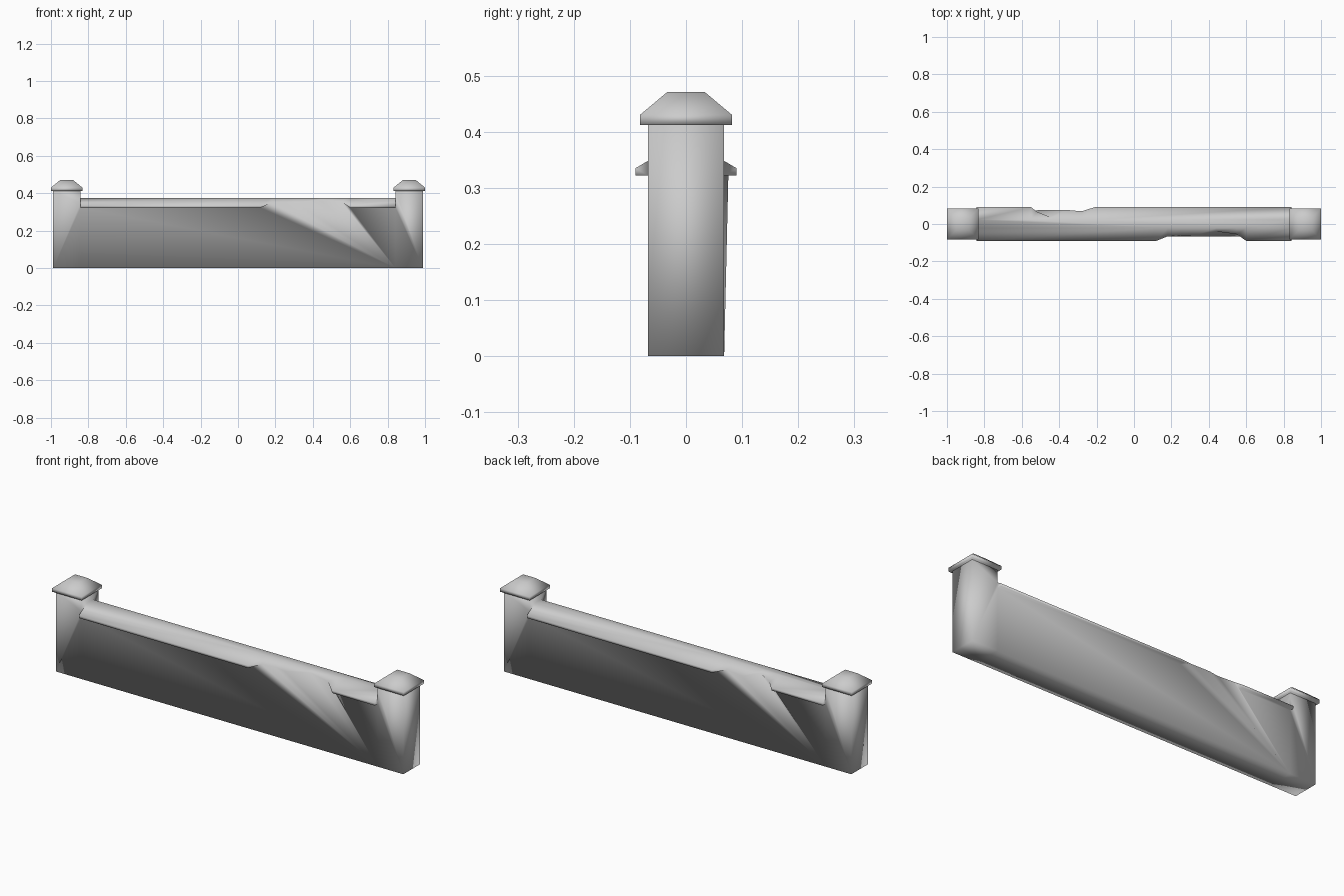
import bpy, bmesh

if "Cube" in bpy.data.objects:
    bpy.data.objects.remove(bpy.data.objects["Cube"])

XI, XO, W = 0.842, 0.988, 0.068      # pillar inner/outer x, half thickness
OV, TOPW = 0.09, 0.022               # coping overhang and flat-top half widths
ZU, ZE, ZT, ZP = 0.322, 0.335, 0.375, 0.412


def slope_z(d):
    return ZE + (OV - d) * (ZT - ZE) / (OV - TOPW)


def finish(bm, name):
    bmesh.ops.remove_doubles(bm, verts=bm.verts, dist=1e-5)
    bmesh.ops.recalc_face_normals(bm, faces=bm.faces)
    me = bpy.data.meshes.new(name)
    bm.to_mesh(me)
    bm.free()
    for p in me.polygons:
        p.use_smooth = True
    ob = bpy.data.objects.new(name, me)
    bpy.context.collection.objects.link(ob)
    return ob


def face(bm, *pts):
    unique = []
    for p in pts:
        if p not in unique:
            unique.append(p)
    if len(unique) > 2:
        bm.faces.new([bm.verts.new(p) for p in unique])


# Wall body: each side is (x, edge depth) stations; depth below OV is chipped
front = [(-XI, OV), (0.12, OV), (0.18, 0.066), (0.25, 0.06), (0.31, 0.066),
         (0.44, 0.04), (0.55, 0.055), (0.6, OV), (XI, OV)]
back = [(-XI, OV), (0.21, OV), (0.28, 0.068), (0.37, 0.076), (0.45, 0.038),
        (0.52, 0.066), (0.55, OV), (XI, OV)]
bm = bmesh.new()
ridge = []
for s, stations in ((1, front), (-1, back)):
    def P(x, y, z):
        return (s * x, -s * y, z)
    sections = []
    for x, d in stations:
        if d < OV:
            c = P(x, d, slope_z(d))
            sections.append((c, c, c, P(x, TOPW, ZT)))
        else:
            sections.append((P(x, W, ZU), P(x, OV, ZU), P(x, OV, ZE), P(x, TOPW, ZT)))
    # coping strips and wall fan
    apex = P(XI, W, 0)
    face(bm, apex, P(-XI, W, 0), sections[0][0])
    for a, b in zip(sections, sections[1:]):
        for k in range(3):
            face(bm, a[k], b[k], b[k + 1], a[k + 1])
        face(bm, apex, a[0], b[0])
    ridge += [q[3] for q in sections]
    # pillar faces and coping ends
    for e in (-1, 1):
        x, o = e * XI, e * XO
        E = P(x, W, slope_z(W))
        face(bm, P(x, W, 0), P(x, W, ZU), E, P(x, W, ZP), P(o, W, ZP), P(o, W, 0))
        face(bm, P(x, W, ZU), P(x, OV, ZU), P(x, OV, ZE), E)
face(bm, *ridge)
for e in (-1, 1):
    x, o = e * XI, e * XO
    face(bm, (o, -W, 0), (o, W, 0), (o, W, ZP), (o, -W, ZP))
    face(bm, (x, -W, ZP), (x, W, ZP), (o, W, ZP), (o, -W, ZP))
    face(bm, (x, -W, ZP), (x, -W, slope_z(W)), (x, -TOPW, ZT),
         (x, TOPW, ZT), (x, W, slope_z(W)), (x, W, ZP))
face(bm, (-XO, -W, 0), (-XI, -W, 0), (XI, -W, 0), (XO, -W, 0),
     (XO, W, 0), (XI, W, 0), (-XI, W, 0), (-XO, W, 0))
finish(bm, "wall_body")

# Pillar caps: square band tapering to a small flat top
for e, name in ((-1, "left_pillar_cap"), (1, "right_pillar_cap")):
    bm = bmesh.new()
    rings = []
    for rx, ry, z in ((0.084, 0.082, ZP), (0.084, 0.082, 0.43), (0.034, 0.033, 0.471)):
        rings.append([(e * 0.916 + i * rx, j * ry, z)
                      for i, j in ((-1, -1), (1, -1), (1, 1), (-1, 1))])
    for a, b in zip(rings, rings[1:]):
        for k in range(4):
            face(bm, a[k], a[(k + 1) % 4], b[(k + 1) % 4], b[k])
    face(bm, *rings[0])
    face(bm, *rings[-1])
    finish(bm, name)
